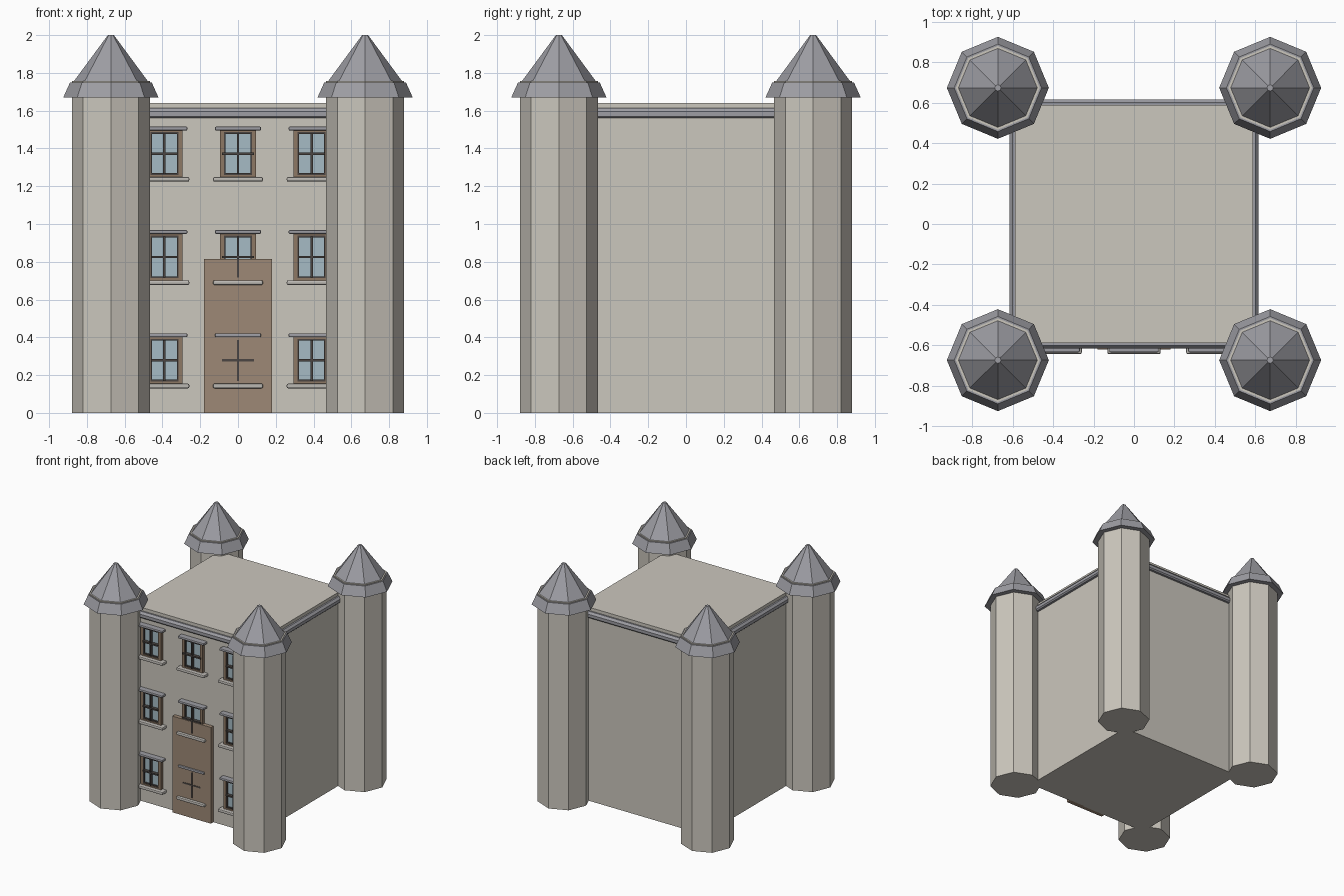
import bpy, bmesh, math
from mathutils import Matrix

default = bpy.data.objects.get("Cube")
if default:
    bpy.data.objects.remove(default, do_unlink=True)


def material(name, rgb):
    m = bpy.data.materials.new(name)
    m.use_nodes = True
    color = (*rgb, 1)
    m.diffuse_color = color
    m.node_tree.nodes["Principled BSDF"].inputs["Base Color"].default_value = color
    return m


stone = material("pale_stone", (0.60, 0.57, 0.51))
slate = material("grey_slate", (0.34, 0.34, 0.37))
wood = material("door_wood", (0.34, 0.25, 0.18))
trim = material("window_wood", (0.27, 0.19, 0.13))
dark = material("dark_bars", (0.07, 0.06, 0.055))
glass = material("window_glass", (0.38, 0.50, 0.56))
sill_stone = material("sill_stone", (0.50, 0.48, 0.45))


def finish(name, bm, mat):
    bmesh.ops.recalc_face_normals(bm, faces=bm.faces)
    mesh = bpy.data.meshes.new(name)
    bm.to_mesh(mesh)
    bm.free()
    mesh.materials.append(mat)
    obj = bpy.data.objects.new(name, mesh)
    bpy.context.collection.objects.link(obj)
    return obj


def box(name, x, y, z, mat, bevel=0):
    """Box given by its (low, high) range along each axis."""
    bm = bmesh.new()
    size = [b - a for a, b in (x, y, z)]
    mid = [(a + b) / 2 for a, b in (x, y, z)]
    bmesh.ops.create_cube(bm, size=1, matrix=Matrix.Translation(mid) @ Matrix.Diagonal((*size, 1)))
    obj = finish(name, bm, mat)
    if bevel:
        mod = obj.modifiers.new("Rounded edges", "BEVEL")
        mod.width, mod.segments = bevel, 2
    return obj


def lathe(name, profile, sides, center, mat, turn=0, closed=False):
    """Solid of stacked polygon rings; a closed profile makes a hollow ring."""
    bm = bmesh.new()
    rings = []
    for r, z in profile:
        angles = [turn + math.tau * i / sides for i in range(sides)]
        rings.append([bm.verts.new((center[0] + r * math.cos(a), center[1] + r * math.sin(a), z))
                      for a in angles])
    pairs = list(zip(rings, rings[1:]))
    if closed:
        pairs.append((rings[-1], rings[0]))
    else:
        bm.faces.new(rings[0])
        bm.faces.new(rings[-1])
    for low, high in pairs:
        for i in range(sides):
            j = (i + 1) % sides
            bm.faces.new((low[i], low[j], high[j], high[i]))
    return finish(name, bm, mat)


# Main block and the cornice around it
HALF = 0.587
box("main_block", (-HALF, HALF), (-HALF, HALF), (0, 1.64), stone)
cornice = [(0.57, 1.56), (0.605, 1.56), (0.615, 1.57), (0.615, 1.595), (0.6, 1.613), (0.57, 1.613)]
lathe("cornice", [(r * math.sqrt(2), z) for r, z in cornice], 4, (0, 0), slate,
      turn=math.pi / 4, closed=True)

# Four octagonal corner towers with pointed roofs
for side, sx in (("left", 1), ("right", -1)):
    for end, sy in (("front", -1), ("back", 1)):
        at = (sx * 0.673, sy * 0.673)
        label = f"{end}_{side}_tower"
        lathe(label, [(0.207, 0), (0.207, 1.757)], 8, at, stone)
        lathe(label + "_eaves", [(0.2, 1.67), (0.252, 1.67), (0.216, 1.75), (0.2, 1.75)],
              8, at, slate, closed=True)
        lathe(label + "_roof", [(0.195, 1.74), (0.195, 1.757), (0.016, 2)], 8, at, slate)


def window(name, x, z):
    """Framed four-pane window, x its middle and z the bottom of its sill."""
    def part(label, half, y, low, high, mat, bevel=0):
        box(f"{name}_{label}", (x - half, x + half), (y, -0.58), (z + low, z + high), mat, bevel)

    for label, sx in (("left", 1), ("right", -1)):
        xs = sorted((x + sx * 0.074, x + sx * 0.096))
        box(f"{name}_{label}_jamb", xs, (-0.612, -0.58), (z + 0.02, z + 0.275), trim)
        xs = sorted((x + sx * 0.066, x + sx * 0.076))
        box(f"{name}_{label}_casing", xs, (-0.606, -0.58), (z + 0.035, z + 0.262), dark)
    part("bottom_rail", 0.075, -0.611, 0.02, 0.036, trim)
    part("top_rail", 0.075, -0.611, 0.262, 0.275, trim)
    part("bottom_casing", 0.07, -0.605, 0.036, 0.046, dark)
    part("top_casing", 0.07, -0.605, 0.252, 0.262, dark)
    part("glass", 0.07, -0.595, 0.04, 0.256, glass)
    part("upright_bar", 0.006, -0.6225, 0.04, 0.256, dark)
    part("cross_bar", 0.084 if x == 0 else 0.07, -0.6225, 0.142, 0.154, dark)
    part("lintel", 0.122, -0.634, 0.271, 0.291, slate, 0.006)
    part("sill", 0.132, -0.643, 0, 0.025, sill_stone, 0.008)


# Three storeys of windows across the front
for floor, z in (("lower", 0.13), ("middle", 0.677), ("upper", 1.224)):
    for column, x in (("left", 0.39), ("centre", 0), ("right", -0.39)):
        window(f"{floor}_{column}_window", x, z)

# Front door
box("front_door", (-0.18, 0.18), (-0.62, -0.58), (0, 0.815), wood)
